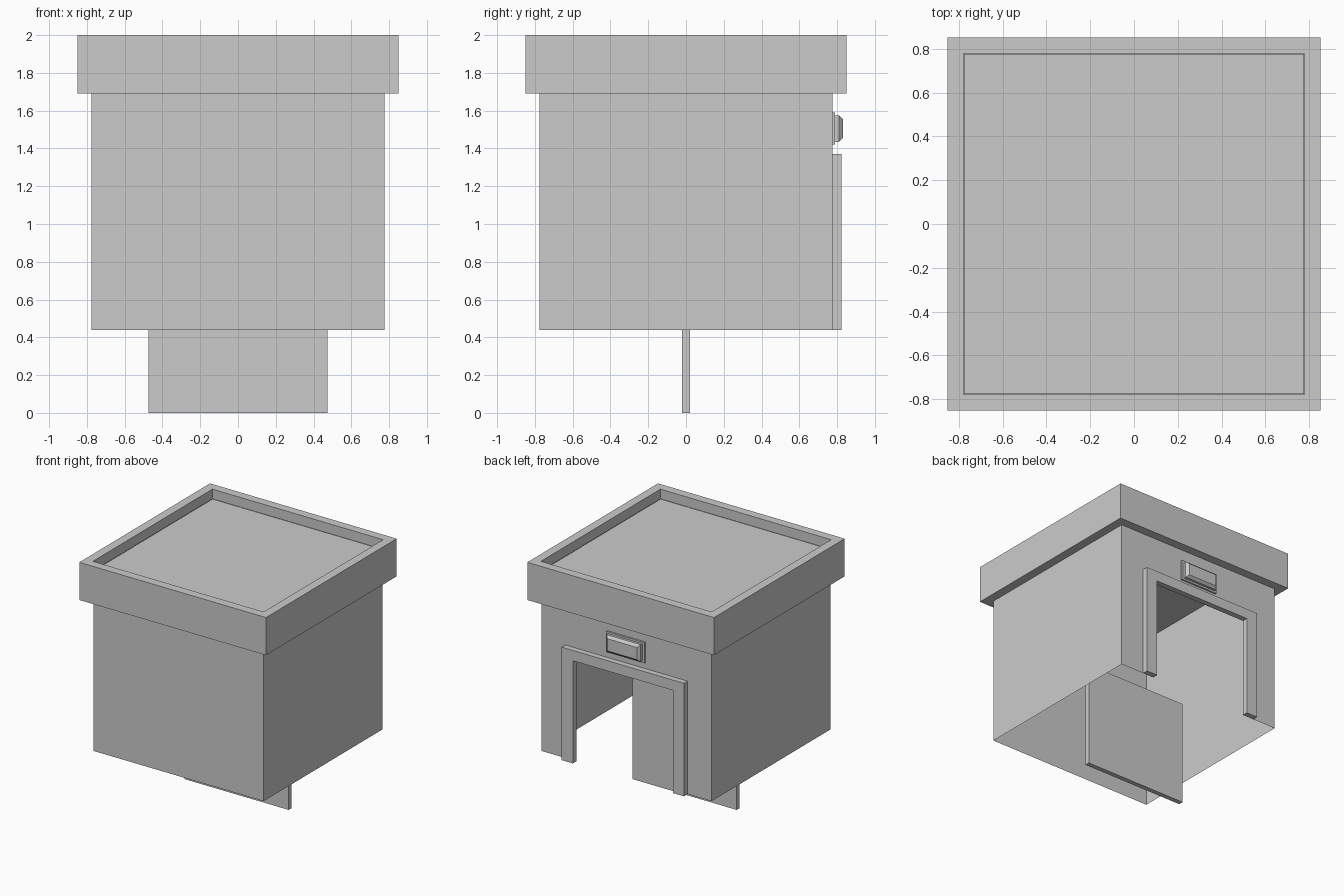
import bpy
import bmesh

if "Cube" in bpy.data.objects:
    bpy.data.objects.remove(bpy.data.objects["Cube"])

W = 0.775          # half width of the walls
BASE, ROOF = 0.44, 1.92


def finish(name, bm):
    bmesh.ops.remove_doubles(bm, verts=bm.verts, dist=1e-5)
    bmesh.ops.recalc_face_normals(bm, faces=bm.faces)
    mesh = bpy.data.meshes.new(name)
    bm.to_mesh(mesh)
    bm.free()
    obj = bpy.data.objects.new(name, mesh)
    bpy.context.collection.objects.link(obj)
    return obj


def poly(bm, pts):
    return bm.faces.new([bm.verts.new(p) for p in pts])


def loft(bm, rings, closed=False, caps=False):
    """Join equal-length rings of points with quads."""
    loops = [[bm.verts.new(p) for p in r] for r in rings]
    pairs = list(zip(loops, loops[1:]))
    if closed:
        pairs.append((loops[-1], loops[0]))
    for a, b in pairs:
        for i in range(len(a)):
            j = (i + 1) % len(a)
            bm.faces.new((a[i], a[j], b[j], b[i]))
    if caps:
        bm.faces.new(loops[0])
        bm.faces.new(loops[-1])


def square(r, z):
    return [(-r, -r, z), (r, -r, z), (r, r, z), (-r, r, z)]


def rect_y(hx, z0, z1, y):
    return [(-hx, y, z0), (hx, y, z0), (hx, y, z1), (-hx, y, z1)]


def box(name, hx, y0, y1, z0, z1):
    bm = bmesh.new()
    loft(bm, [rect_y(hx, z0, z1, y0), rect_y(hx, z0, z1, y1)], caps=True)
    return finish(name, bm)


# Thin walls, open underneath, with the doorway cut into the back wall
IN_X, IN_Z = 0.455, 1.285
bm = bmesh.new()
poly(bm, rect_y(W, BASE, ROOF, -W))
for x in (-W, W):
    poly(bm, [(x, -W, BASE), (x, W, BASE), (x, W, ROOF), (x, -W, ROOF)])
back = [(-W, BASE), (-IN_X, BASE), (-IN_X, IN_Z), (IN_X, IN_Z),
        (IN_X, BASE), (W, BASE), (W, ROOF), (-W, ROOF)]
poly(bm, [(x, W, z) for x, z in back])
poly(bm, square(W, ROOF))
finish("walls", bm)

# Roof parapet ring
bm = bmesh.new()
loft(bm, [square(W, 1.69), square(0.85, 1.69), square(0.85, 2.0),
          square(0.777, 2.0), square(0.777, ROOF)])
finish("roof_parapet", bm)

# Door frame on the back wall
OUT_X, OUT_Z = 0.557, 1.37
frame = [(-OUT_X, BASE), (-IN_X, BASE), (-IN_X, IN_Z), (IN_X, IN_Z),
         (IN_X, BASE), (OUT_X, BASE), (OUT_X, OUT_Z), (-OUT_X, OUT_Z)]
bm = bmesh.new()
loft(bm, [[(x, y, z) for x, z in frame] for y in (W, 0.822)], caps=True)
finish("door_frame", bm)

# Loose door panel in the middle
box("door_panel", 0.475, -0.02, 0.02, 0.0, 0.88)

# Lamp above the door: back plate and bevelled cover
box("lamp_plate", 0.175, W, 0.79, 1.42, 1.59)
bm = bmesh.new()
loft(bm, [rect_y(0.155, 1.435, 1.575, 0.79), rect_y(0.155, 1.435, 1.575, 0.81),
          rect_y(0.135, 1.455, 1.555, 0.83)], caps=True)
finish("lamp_cover", bm)
